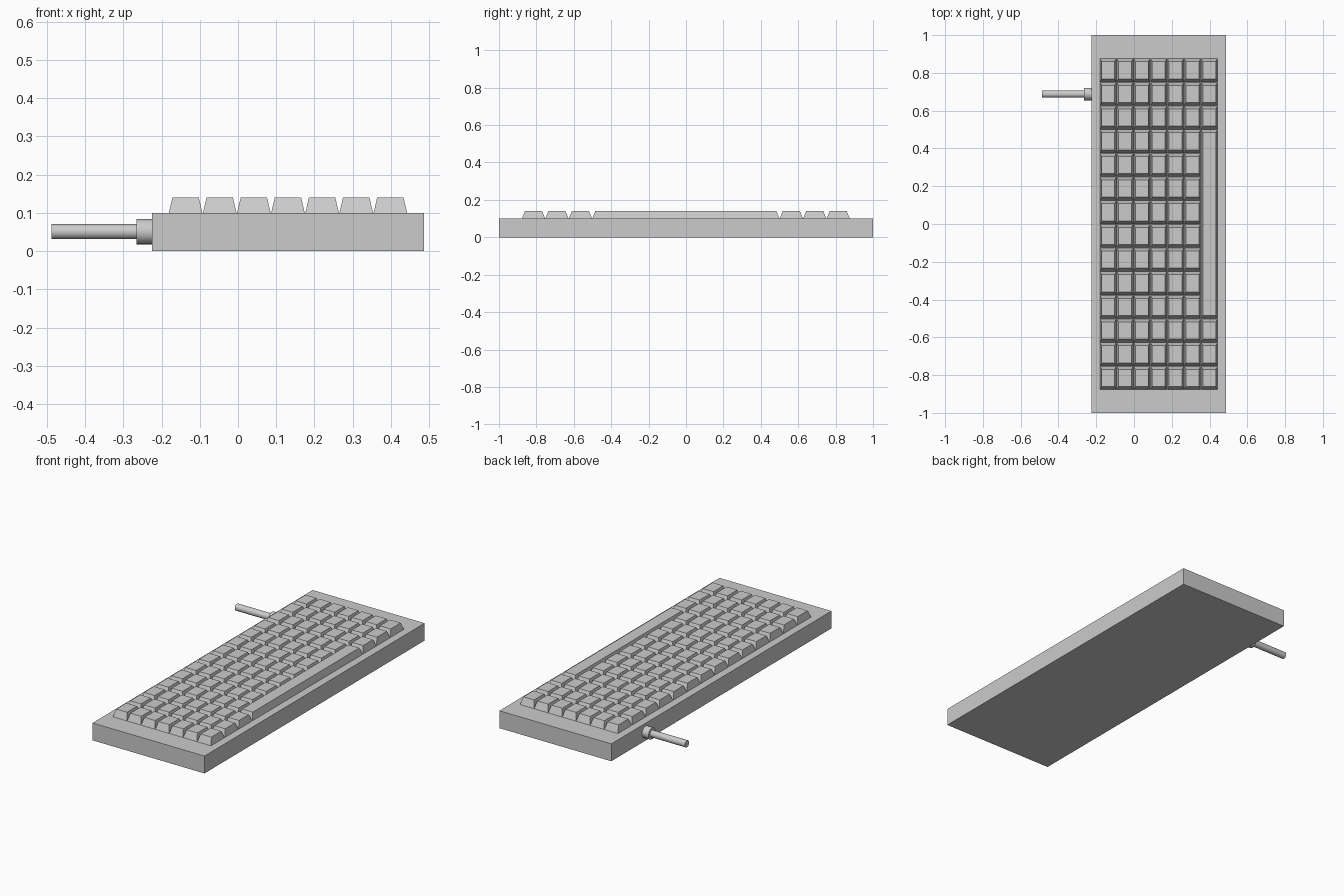
import bpy, bmesh, math
from mathutils import Matrix

if "Cube" in bpy.data.objects:
    bpy.data.objects.remove(bpy.data.objects["Cube"])


def make_object(name, bm):
    bmesh.ops.recalc_face_normals(bm, faces=bm.faces)
    mesh = bpy.data.meshes.new(name)
    bm.to_mesh(mesh)
    bm.free()
    ob = bpy.data.objects.new(name, mesh)
    bpy.context.collection.objects.link(ob)
    return ob


def add_block(bm, x0, x1, y0, y1, z0, z1, inset_x=0.0, inset_y=0.0):
    """Box whose top face is pulled in to form a keycap taper."""
    rings = []
    for z, ix, iy in ((z0, 0, 0), (z1, inset_x, inset_y)):
        pts = ((x0 + ix, y0 + iy), (x1 - ix, y0 + iy),
               (x1 - ix, y1 - iy), (x0 + ix, y1 - iy))
        rings.append([bm.verts.new((x, y, z)) for x, y in pts])
    low, top = rings
    bm.faces.new(low[::-1])
    bm.faces.new(top)
    for i in range(4):
        j = (i + 1) % 4
        bm.faces.new((low[i], low[j], top[j], top[i]))


def add_rod(name, x0, x1, radius):
    """Cylinder along x on the cable axis."""
    bm = bmesh.new()
    place = Matrix.Translation(((x0 + x1) / 2, 0.688, 0.051)) @ Matrix.Rotation(math.pi / 2, 4, 'Y')
    bmesh.ops.create_cone(bm, cap_ends=True, segments=32, radius1=radius,
                          radius2=radius, depth=x1 - x0, matrix=place)
    ob = make_object(name, bm)
    bpy.ops.object.select_all(action='DESELECT')
    ob.select_set(True)
    bpy.context.view_layer.objects.active = ob
    bpy.ops.object.shade_smooth_by_angle(angle=math.radians(40))


# Case
bm = bmesh.new()
add_block(bm, -0.225, 0.487, -1, 1, 0, 0.1)
make_object("keyboard_case", bm)

# Key grid
COLS, ROWS = 7, 14
X0, Y0 = -0.181, -0.877
PX, PY = 0.0893, 0.1253
GAP = 0.0015
bm = bmesh.new()
for c in range(COLS):
    for r in range(ROWS):
        if c == COLS - 1 and 3 <= r < 11:
            continue  # space bar slot
        x, y = X0 + c * PX, Y0 + r * PY
        add_block(bm, x, x + PX - GAP, y, y + PY - GAP, 0.1, 0.141, 0.0095, 0.0165)
make_object("keys", bm)

# Space bar
bm = bmesh.new()
x = X0 + (COLS - 1) * PX
add_block(bm, x, x + PX - GAP, Y0 + 3 * PY, Y0 + 11 * PY - GAP, 0.1, 0.141, 0.0095, 0.0165)
make_object("space_bar", bm)

# Cable and its strain relief
add_rod("strain_relief", -0.266, -0.224, 0.033)
add_rod("cable", -0.488, -0.264, 0.0195)
